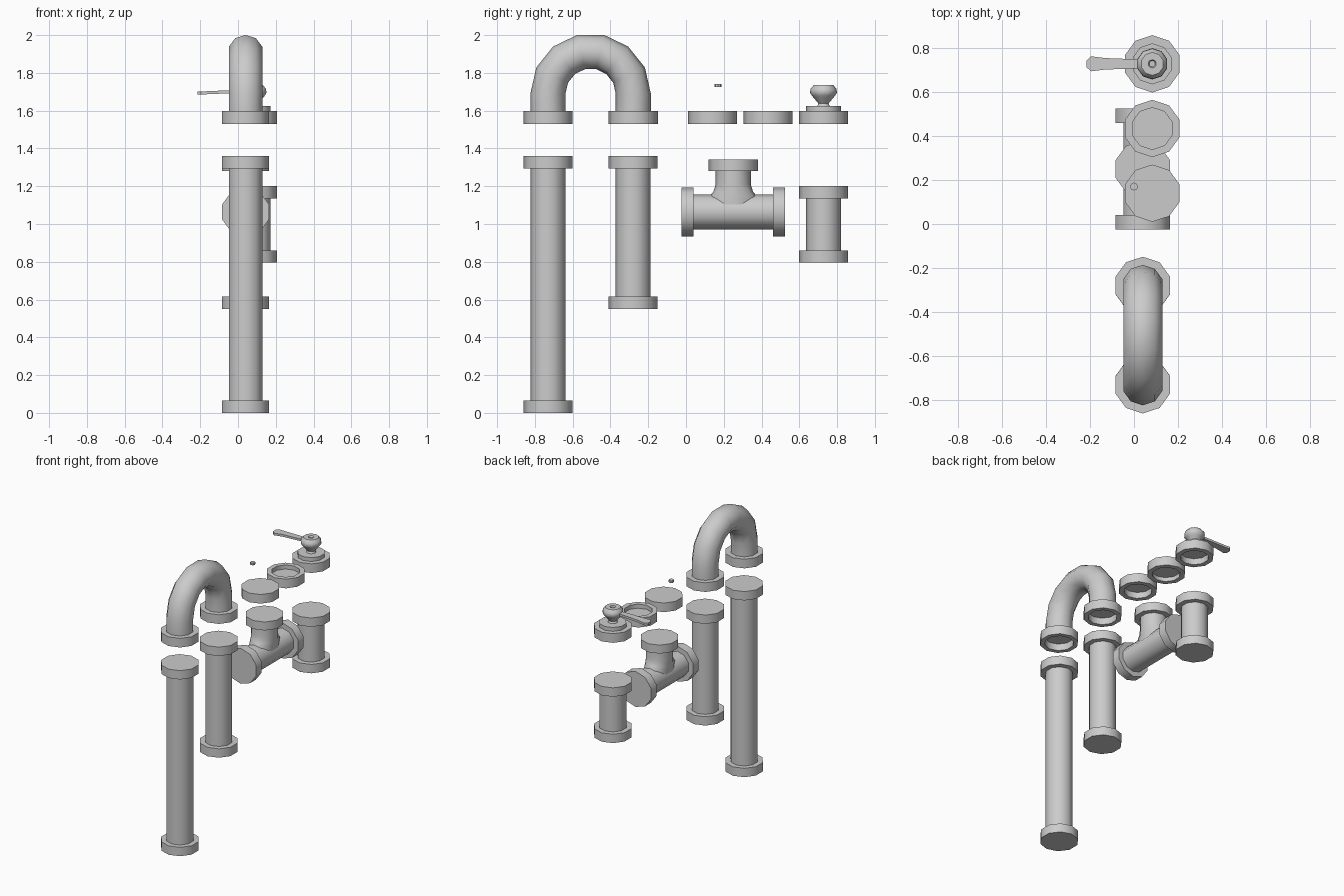
import bpy, bmesh
from math import sin, cos, pi, radians
from mathutils import Vector

if "Cube" in bpy.data.objects:
    bpy.data.objects.remove(bpy.data.objects["Cube"])

N = 10                       # decagonal pipes
RF, RP, FT = 0.13, 0.093, 0.065   # flange radius, pipe radius, flange thickness


def finish(name, bm, angle=40):
    bmesh.ops.recalc_face_normals(bm, faces=bm.faces)
    for f in bm.faces:
        f.smooth = True
    for e in bm.edges:
        e.smooth = e.calc_face_angle(pi) < radians(angle)
    me = bpy.data.meshes.new(name)
    bm.to_mesh(me)
    bm.free()
    ob = bpy.data.objects.new(name, me)
    bpy.context.collection.objects.link(ob)
    return ob


def loft(name, rings):
    """Skin consecutive rings and cap both ends."""
    bm = bmesh.new()
    vr = [[bm.verts.new(p) for p in r] for r in rings]
    for a, b in zip(vr, vr[1:]):
        for i in range(len(a)):
            j = (i + 1) % len(a)
            bm.faces.new((a[i], a[j], b[j], b[i]))
    bm.faces.new(vr[0])
    bm.faces.new(vr[-1])
    return finish(name, bm)


def ring(c, u, v, ru, rv=None, n=N):
    c, u, v = Vector(c), Vector(u), Vector(v)
    rv = ru if rv is None else rv
    return [c + u * ru * cos(2 * pi * i / n) + v * rv * sin(2 * pi * i / n)
            for i in range(n)]


def lathe(name, x, y, profile, n=N):
    return loft(name, [ring((x, y, z), (0, 1, 0), (1, 0, 0), r, n=n) for r, z in profile])


def pipe_profile(a, b):
    return [(RF, a), (RF, a + FT), (RP, a + FT), (RP, b - FT), (RF, b - FT), (RF, b)]


XA, XB = 0.04, 0.083         # the two columns of parts

# straight flanged pipes
lathe("long_pipe", XA, -0.73, pipe_profile(0, 1.36))
lathe("medium_pipe", XA, -0.28, pipe_profile(0.55, 1.36))
lathe("short_pipe", XB, 0.728, pipe_profile(0.795, 1.2))

# U-bend with hollow sockets at both ends
Z0, Z1, ZC, R, YC = 1.53, 1.597, 1.69, 0.226, -0.505
socket = [(0.098, 1.58), (0.098, Z0), (RF, Z0), (RF, Z1), (RP, Z1)]
X = (1, 0, 0)
rings = [ring((XA, YC - R, z), (0, -1, 0), X, r) for r, z in socket]
for k in range(8):
    t = pi * k / 7
    d = Vector((0, -cos(t), sin(t)))
    rings.append(ring(Vector((XA, YC, ZC)) + d * R, d, X, RP))
rings += [ring((XA, YC + R, z), (0, 1, 0), X, r) for r, z in reversed(socket)]
loft("u_bend", rings)

# tee: horizontal run, and a stem flaring into it
TY, TZ = 0.25, 1.064
loft("tee_run", [ring((XA, TY - 0.275 + s, TZ), (0, 0, 1), X, r)
                 for r, s in pipe_profile(0, 0.55)])
stem = [(0.084, 0.13, 1.07), (0.088, 0.128, 1.145), (0.091, 0.105, 1.17), (RP, RP, 1.21),
        (RP, RP, 1.28), (RF, RF, 1.28), (RF, RF, 1.342)]
loft("tee_stem", [ring((XA, TY, z), (0, 1, 0), X, ry, rx) for rx, ry, z in stem])

# end cap and coupler
cup = [(0.095, 1.575), (0.095, Z0), (RF, Z0), (RF, Z1)]
lathe("end_cap", XB, 0.14, cup)
lathe("coupler", XB, 0.434, [(0.095, 1.56), (0.095, Z0), (RF, Z0), (RF, Z1),
                             (0.095, Z1), (0.095, 1.567)])

# valve: cap, collar, knob with a dimple
VY = 0.728
lathe("valve_cap", XB, VY, cup + [(RP, Z1), (RP, 1.625)])
lathe("valve_knob", XB, VY, [(0.035, 1.62), (0.027, 1.638), (0.052, 1.668), (0.062, 1.68),
                             (0.071, 1.695), (0.069, 1.715), (0.052, 1.735),
                             (0.019, 1.735), (0.014, 1.725)])

# valve lever: mirrored outline (x, half width, z)
lever = [(-0.215, 0.016, 1.693), (-0.195, 0.034, 1.693), (-0.13, 0.026, 1.697),
         (0.03, 0.02, 1.7), (0.07, 0.018, 1.7)]
loft("valve_lever", [[(x, VY + sy * w, z + sz * 0.008)
                      for sy, sz in ((-1, -1), (1, -1), (1, 1), (-1, 1))]
                     for x, w, z in lever])

# small loose bolt
lathe("bolt", 0.0, 0.17, [(0.018, 1.725), (0.018, 1.741)], n=8)
